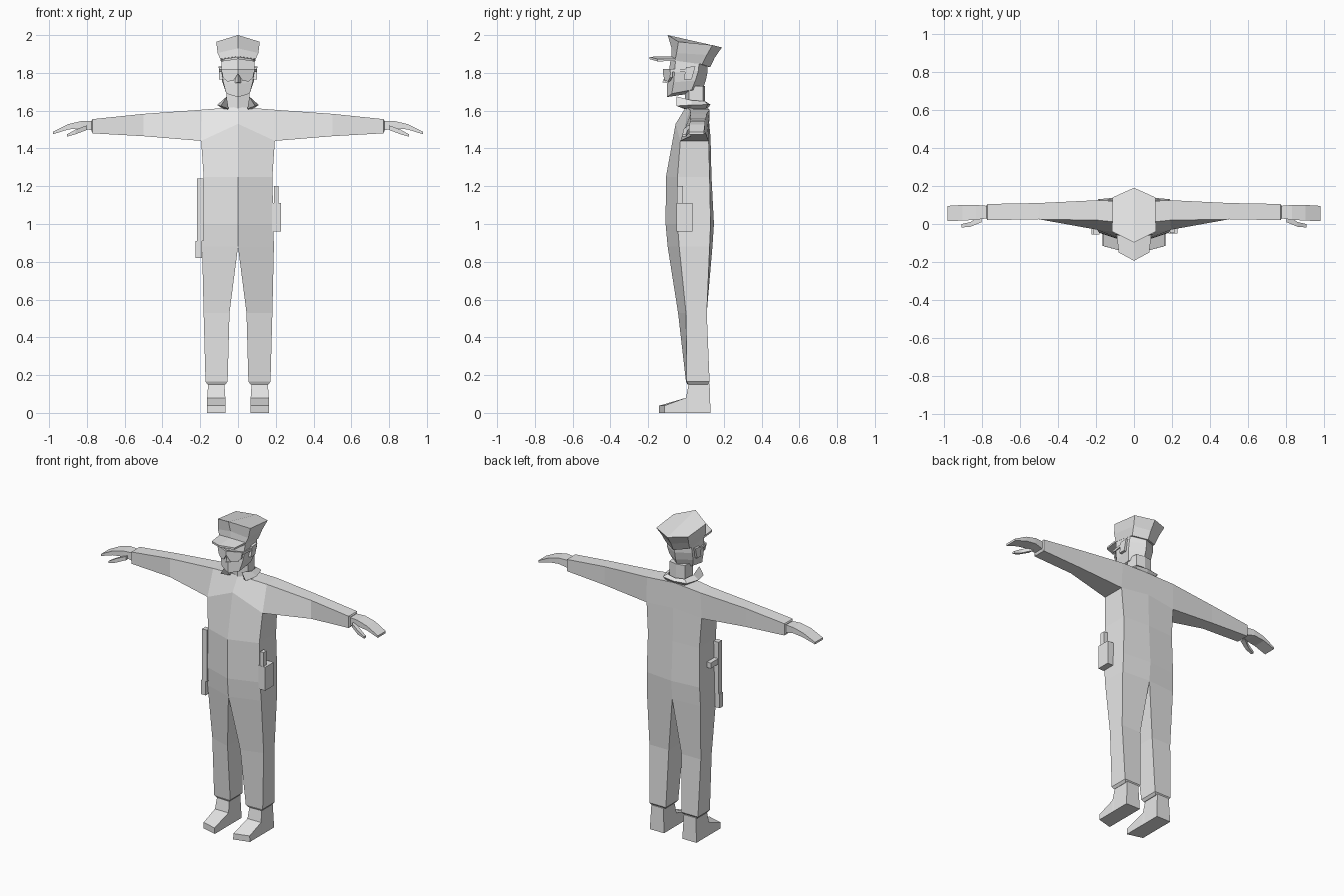
import bpy, bmesh
from mathutils import Vector

grey = bpy.data.materials.new("light grey")
grey.diffuse_color = (0.8, 0.8, 0.8, 1)


def make(name, bm):
    bmesh.ops.remove_doubles(bm, verts=bm.verts[:], dist=0.0005)
    bmesh.ops.recalc_face_normals(bm, faces=bm.faces[:])
    me = bpy.data.meshes.new(name)
    bm.to_mesh(me)
    bm.free()
    me.materials.append(grey)
    ob = bpy.data.objects.new(name, me)
    bpy.context.collection.objects.link(ob)
    return ob


def loft(bm, rings, skip=(), caps=(True, True), signs=(1, -1)):
    """Join closed rings, on both sides of x = 0. skip holds (ring, side) pairs left open."""
    def face(vs):
        if any(abs(v.co.x) > 1e-5 for v in vs):
            bm.faces.new(vs)
    for s in signs:
        vr = [[bm.verts.new((s * x, y, z)) for x, y, z in r] for r in rings]
        n = len(vr[0])
        for k in range(len(vr) - 1):
            for i in range(n):
                if (k, i) not in skip:
                    j = (i + 1) % n
                    face([vr[k][i], vr[k][j], vr[k + 1][j], vr[k + 1][i]])
        if caps[0]:
            face(vr[0])
        if caps[1]:
            face(vr[-1][::-1])


def xring(x, y0, y1, z0, z1):
    return [(x, y0, z0), (x, y0, z1), (x, y1, z1), (x, y1, z0)]


def part(name, rings, **kw):
    bm = bmesh.new()
    loft(bm, rings, **kw)
    return make(name, bm)


def box(bm, lo, hi):
    loft(bm, [xring(lo[0], lo[1], hi[1], lo[2], hi[2]),
              xring(hi[0], lo[1], hi[1], lo[2], hi[2])], signs=(1,))


# Uniform: trousers and torso rings run inner front, outer front, outer back, inner back
def leg(z, xi, xo, yi, yo, bo, bi):
    return [(xi, yi, z), (xo, yo, z), (xo, bo, z), (xi, bi, z)]


shoulder = [(.195, -.03, 1.44), (.19, .02, 1.605), (.19, .125, 1.605), (.195, .12, 1.44)]
body = [
    leg(.15, .068, .16, .008, .012, .115, .115),
    leg(.165, .055, .172, 0, .004, .125, .125),
    leg(.53, .045, .182, -.042, 0, .11, .11),
    leg(.88, 0, .19, -.097, -.036, .125, .14),
    leg(1.0, 0, .187, -.108, -.045, .13, .148),
    leg(1.25, 0, .182, -.106, -.045, .125, .135),
    [(0, -.055, 1.53), shoulder[0], shoulder[3], (0, .13, 1.46)],
    [(0, 0, 1.62), shoulder[1], shoulder[2], (0, .115, 1.615)],
]
bm = bmesh.new()
loft(bm, body, skip={(6, 1)})
loft(bm, [shoulder, xring(.5, .025, .11, 1.465, 1.583), xring(.77, .02, .105, 1.48, 1.555),
          xring(.775, .03, .097, 1.49, 1.548)], caps=(False, True))
make("uniform", bm)

# Hands with thumbs
bm = bmesh.new()
loft(bm, [xring(.77, .03, .095, 1.495, 1.545), xring(.83, .022, .1, 1.508, 1.545),
          xring(.9, .018, .1, 1.5, 1.528), xring(.98, .015, .095, 1.475, 1.488)])
loft(bm, [xring(.80, .01, .045, 1.498, 1.522), xring(.86, -.015, .01, 1.475, 1.5),
          xring(.905, -.018, 0, 1.462, 1.475)])
make("hands", bm)

# Boots with slanted toes
part("boots", [
    [(.065, .13, 0), (.165, .13, 0), (.158, .125, .155), (.072, .125, .155)],
    [(.065, .015, 0), (.165, .015, 0), (.158, .015, .155), (.072, .015, .155)],
    [(.065, 0, 0), (.165, 0, 0), (.163, 0, .08), (.067, 0, .08)],
    [(.065, -.142, 0), (.165, -.115, 0), (.163, -.115, .038), (.067, -.142, .038)]])

# Neck
part("neck", [[(0, -.005, z), (.06, .015, z), (.055, .09, z), (0, .1, z)] for z in (1.6, 1.73)])

# Folded collar, open at the front
part("collar", [
    [(.05, -.01, 1.61), (.06, -.05, 1.675), (.09, -.05, 1.625)],
    [(.065, .03, 1.6), (.075, .03, 1.655), (.11, .03, 1.63)],
    [(.05, .1, 1.6), (.06, .1, 1.65), (.085, .115, 1.632)],
    [(0, .105, 1.6), (0, .11, 1.645), (0, .13, 1.632)]])

# Head: rings run centre front, cheek, temple, nape
part("head", [
    [(0, -.1, 1.672), (.062, -.075, 1.69), (.068, .03, 1.71), (0, .085, 1.7)],
    [(0, -.1, 1.74), (.078, -.065, 1.75), (.085, .05, 1.76), (0, .105, 1.76)],
    [(0, -.09, 1.81), (.088, -.06, 1.81), (.09, .065, 1.81), (0, .115, 1.81)],
    [(0, -.08, 1.88), (.088, -.055, 1.87), (.085, .07, 1.86), (0, .115, 1.85)]])

# Nose
part("nose", [[(0, -.09, 1.81), (.01, -.088, 1.81), (0, -.1, 1.81)],
              [(0, -.09, 1.745), (.018, -.09, 1.745), (0, -.125, 1.75)]])

# Ears
part("ears", [
    [(.08, -.012, 1.765), (.08, .03, 1.765), (.08, .05, 1.835), (.08, 0, 1.83)],
    [(.1, -.012, 1.765), (.1, .03, 1.765), (.102, .05, 1.835), (.102, 0, 1.83)]])

# Sunglasses: bridge, lenses and side arms
bm = bmesh.new()
lens = [(0, -.122, 1.82), (.086, -.082, 1.82), (.08, -.084, 1.775),
        (.058, -.096, 1.755), (.025, -.112, 1.757), (0, -.122, 1.795)]
loft(bm, [lens, [(x, y + .012, z) for x, y, z in lens]])
loft(bm, [[(x, y, 1.805), (x + .008, y, 1.805), (x + .008, y, 1.82), (x, y, 1.82)]
          for x, y in ((.08, -.084), (.092, 0))])
make("sunglasses", bm)

# Peaked cap: rings run centre front, front corner, back corner, centre back
part("cap", [
    [(0, -.078, 1.88), (.09, -.058, 1.865), (.085, .085, 1.845), (0, .128, 1.83)],
    [(0, -.076, 1.93), (.108, -.05, 1.905), (.095, .11, 1.895), (0, .152, 1.88)],
    [(0, -.097, 2.0), (.115, -.04, 1.965), (.112, .14, 1.947), (0, .19, 1.935)]])

# Cap visor
visor = [(0, -.065, 1.888), (.092, -.05, 1.875), (.08, -.15, 1.873), (0, -.193, 1.885)]
part("visor", [visor, [(x, y, z - .012) for x, y, z in visor]])

# Baton with side handle
bm = bmesh.new()
box(bm, (-.216, -.055, .91), (-.182, -.02, 1.24))
box(bm, (-.224, -.055, .82), (-.19, -.02, .91))
box(bm, (-.214, -.02, 1.1), (-.186, .055, 1.135))
make("baton", bm)

# Holster and grip
bm = bmesh.new()
box(bm, (.18, -.05, .96), (.228, .035, 1.11))
box(bm, (.19, -.048, 1.1), (.214, -.015, 1.2))
make("holster", bm)
